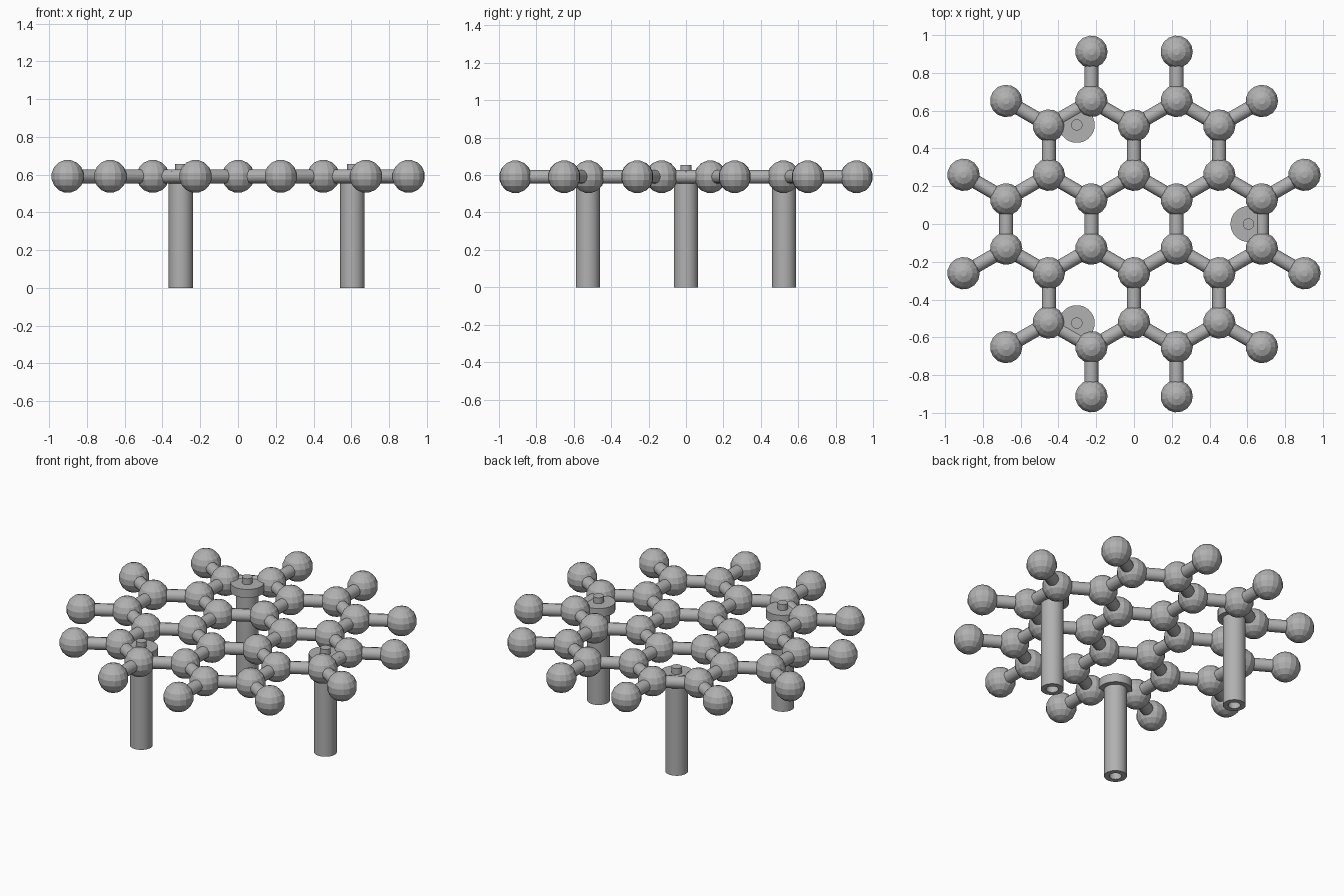
import bpy, bmesh, math
from mathutils import Vector

cube = bpy.data.objects.get("Cube")
if cube:
    bpy.data.objects.remove(cube, do_unlink=True)

BOND = 0.2606      # distance between neighbouring balls
PLANE = 0.591      # height of the ball lattice
BALL_R = 0.0875
ROD_R = 0.037

grey = bpy.data.materials.new("plain grey")
grey.use_nodes = True
colour = (0.44, 0.44, 0.44, 1)
grey.diffuse_color = colour
grey.node_tree.nodes["Principled BSDF"].inputs["Base Color"].default_value = colour


def lathe(name, profile, sides):
    """Closed solid of revolution around z from (radius, height) points."""
    bm = bmesh.new()
    rings = []
    for r, z in profile:
        angles = [2 * math.pi * i / sides for i in range(sides)]
        rings.append([bm.verts.new((r * math.cos(a), r * math.sin(a), z)) for a in angles])
    for low, high in zip(rings, rings[1:]):
        for i in range(sides):
            j = (i + 1) % sides
            bm.faces.new((low[i], low[j], high[j], high[i]))
    bm.faces.new(rings[0][::-1])
    bm.faces.new(rings[-1])
    bmesh.ops.recalc_face_normals(bm, faces=bm.faces)
    mesh = bpy.data.meshes.new(name)
    bm.to_mesh(mesh)
    bm.free()
    mesh.materials.append(grey)
    return mesh


def place(name, mesh, location):
    ob = bpy.data.objects.new(name, mesh)
    ob.location = location
    bpy.context.collection.objects.link(ob)
    return ob


def polar(r, degrees):
    a = math.radians(degrees)
    return Vector((r * math.cos(a), r * math.sin(a), 0))


# Lattice points: corners of one central hexagon and six around it
centres = [Vector((0, 0, 0))] + [polar(BOND * math.sqrt(3), 60 * k) for k in range(6)]
points = []
for c in centres:
    for k in range(6):
        p = c + polar(BOND, 30 + 60 * k)
        if all((p - q).length > 0.01 for q in points):
            points.append(p)

# Rods join neighbours; corners with two neighbours get an outward ball
pairs = [(p, q) for i, p in enumerate(points) for q in points[i + 1:]
         if (p - q).length < BOND * 1.1]
outer = []
for p in points:
    near = [q for q in points if 0.01 < (p - q).length < BOND * 1.1]
    if len(near) == 2:
        tip = p * 3 - near[0] - near[1]
        outer.append(tip)
        pairs.append((p, tip))

# Balls with small flat poles
RINGS = 8
steps = [math.pi * (i + 0.5) / RINGS for i in range(RINGS)]
ball_mesh = lathe("ball", [(BALL_R * math.sin(t), -BALL_R * math.cos(t)) for t in steps], 15)
up = Vector((0, 0, PLANE))
for p in points:
    place("lattice_ball", ball_mesh, p + up)
for p in outer:
    place("outer_ball", ball_mesh, p + up)

# Connecting rods
rod_mesh = lathe("rod", [(ROD_R, -BOND / 2), (ROD_R, BOND / 2)], 12)
rods = []
for p, q in pairs:
    rod = place("rod", rod_mesh, (p + q) / 2 + up)
    rod.rotation_euler = (q - p).to_track_quat("Z", "Y").to_euler()
    rods.append(rod)

# Legs: socket underneath, shaft, flange and locating pin on top
leg_mesh = lathe("leg", [(0.035, 0.06), (0.035, 0), (0.065, 0), (0.065, 0.565),
                         (0.095, 0.565), (0.095, 0.618), (0.03, 0.618), (0.03, 0.655)], 30)
legs = [place("leg", leg_mesh, polar(0.606, 120 * k)) for k in range(3)]

# Smooth the round shafts, keep rims sharp
for ob in (rods[0], legs[0]):
    bpy.ops.object.select_all(action="DESELECT")
    ob.select_set(True)
    bpy.context.view_layer.objects.active = ob
    bpy.ops.object.shade_smooth_by_angle(angle=math.radians(35))
